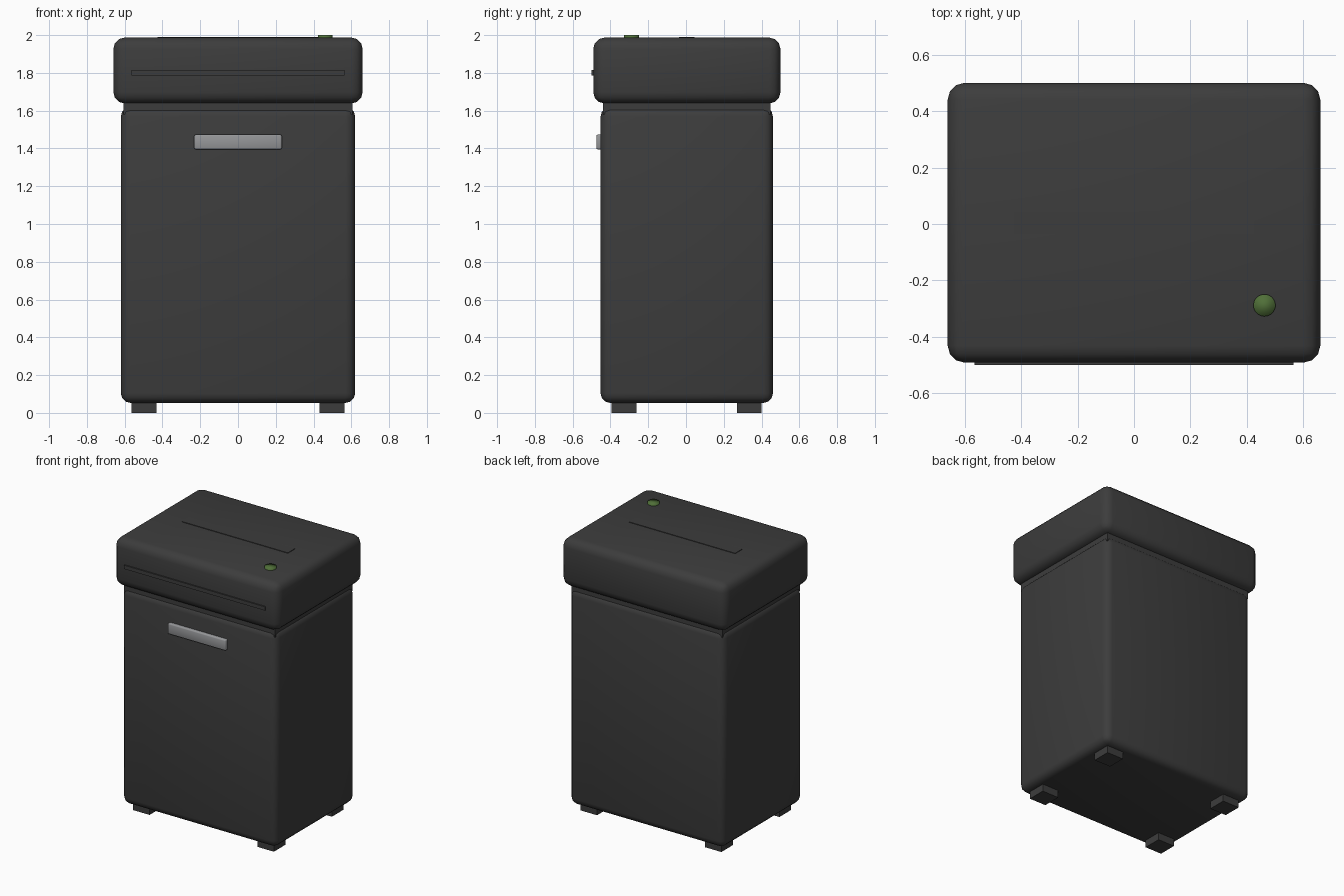
import bpy
import math

if "Cube" in bpy.data.objects:
    bpy.data.objects.remove(bpy.data.objects["Cube"])


def material(name, rgb):
    m = bpy.data.materials.new(name)
    m.diffuse_color = (*rgb, 1)
    m.use_nodes = True
    m.node_tree.nodes["Principled BSDF"].inputs["Base Color"].default_value = m.diffuse_color
    return m


charcoal = material("charcoal", (0.046, 0.046, 0.046))
silver = material("silver grey", (0.30, 0.305, 0.315))
green = material("leaf green", (0.08, 0.16, 0.04))


def box(name, x, y, z, mat, bevel=0.0, segments=3):
    """Box from (min, max) ranges, with optional smooth rounded edges."""
    mid = [(a + b) / 2 for a, b in (x, y, z)]
    bpy.ops.mesh.primitive_cube_add(size=1, location=mid)
    ob = bpy.context.object
    ob.name = name
    ob.scale = [b - a for a, b in (x, y, z)]
    bpy.ops.object.transform_apply(location=False, rotation=False, scale=True)
    ob.data.materials.append(mat)
    if bevel:
        mod = ob.modifiers.new("rounded_edges", 'BEVEL')
        mod.width = bevel
        mod.segments = segments
        bpy.ops.object.shade_smooth()
    return ob


# Bin body, recessed neck and lid
box("bin_body", (-0.62, 0.62), (-0.452, 0.46), (0.053, 1.62), charcoal, 0.05)
box("neck", (-0.605, 0.605), (-0.439, 0.447), (1.58, 1.66), charcoal)
box("lid", (-0.66, 0.66), (-0.491, 0.5), (1.638, 1.987), charcoal, 0.06)

# Thin trim strips on the lid
box("lid_slot", (-0.425, 0.425), (-0.036, 0.044), (1.97, 1.991), charcoal)
box("lid_front_strip", (-0.565, 0.565), (-0.5, -0.47), (1.787, 1.814), charcoal)

# Handle
box("handle", (-0.232, 0.232), (-0.475, -0.43), (1.395, 1.473), silver, 0.008, 2)

# Power button
bpy.ops.mesh.primitive_cylinder_add(vertices=32, radius=0.039, depth=0.03,
                                    location=(0.462, -0.288, 1.985))
button = bpy.context.object
button.name = "power_button"
button.data.materials.append(green)
bpy.ops.object.shade_smooth()

# Four feet
for sx, side in ((-1, "left"), (1, "right")):
    for sy, end in ((-1, "front"), (1, "back")):
        cx, cy = sx * 0.498, 0.003 + sy * 0.332
        box(f"foot_{end}_{side}", (cx - 0.066, cx + 0.066),
            (cy - 0.066, cy + 0.066), (0, 0.065), charcoal)
